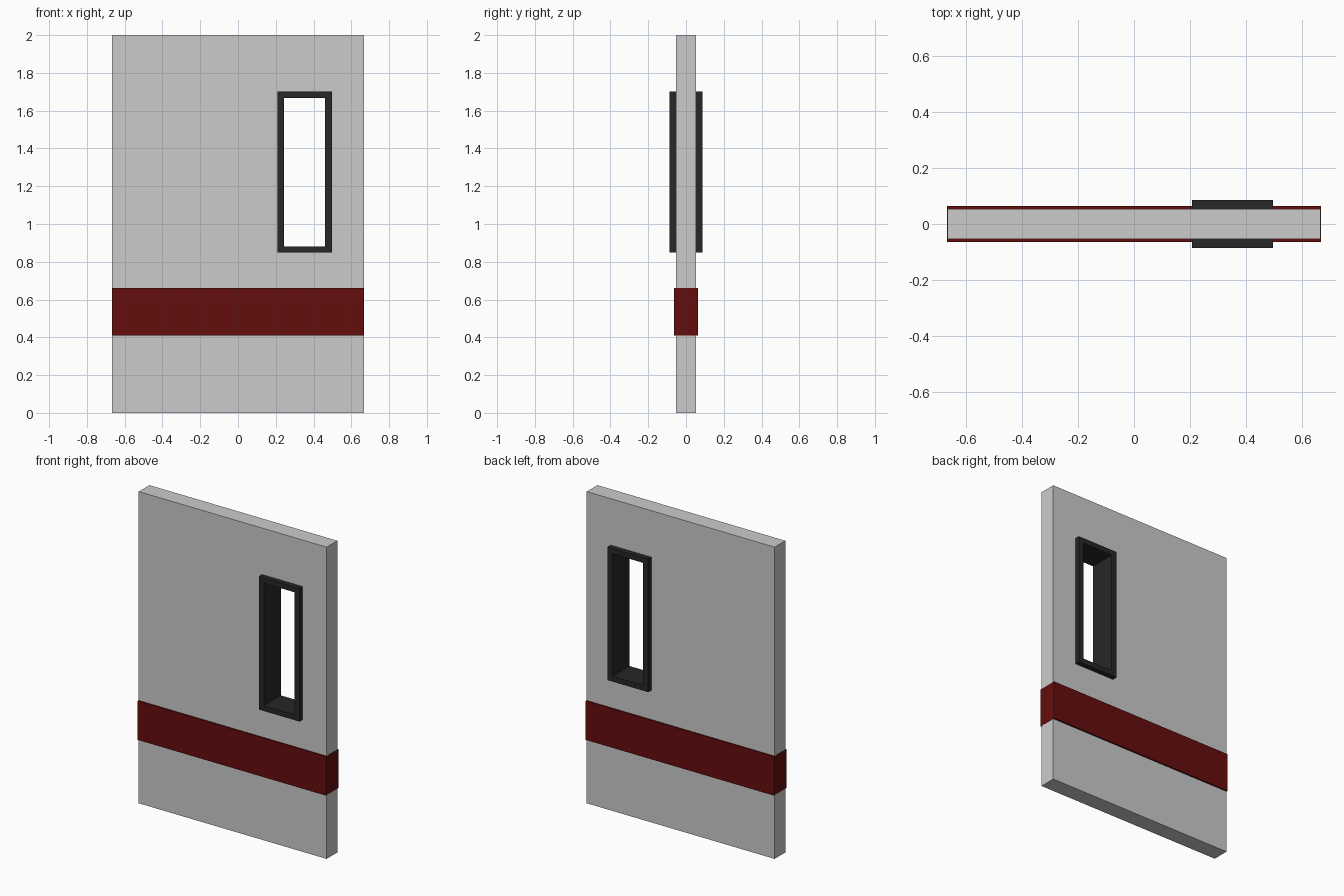
import bpy, bmesh

if "Cube" in bpy.data.objects:
    bpy.data.objects.remove(bpy.data.objects["Cube"])

W, H = 0.667, 2.0          # door half width, height
OUTER = (0.208, 0.848, 0.497, 1.702)   # window frame rectangle x0, z0, x1, z1
INNER = (0.244, 0.882, 0.460, 1.668)   # see-through opening


def material(name, rgb):
    mat = bpy.data.materials.new(name)
    mat.diffuse_color = (*rgb, 1)
    mat.use_nodes = True
    mat.node_tree.nodes["Principled BSDF"].inputs["Base Color"].default_value = mat.diffuse_color
    return mat


def corners(rect):
    x0, z0, x1, z1 = rect
    return [(x0, z0), (x1, z0), (x1, z1), (x0, z1)]


def panel(name, rect, half_depth, hole=None, mat=None):
    """Upright rectangular plate, optionally with a rectangular hole."""
    bm = bmesh.new()
    loops = [[bm.verts.new((x, -half_depth, z)) for x, z in corners(r)]
             for r in (rect, hole) if r]
    if hole:
        a, b = loops
        for i in range(4):
            j = (i + 1) % 4
            bm.faces.new((a[i], a[j], b[j], b[i]))
    else:
        bm.faces.new(loops[0])
    # extrude the front face through to the back
    front = bm.faces[:]
    res = bmesh.ops.extrude_face_region(bm, geom=front, use_keep_orig=True)
    moved = [g for g in res["geom"] if isinstance(g, bmesh.types.BMVert)]
    bmesh.ops.translate(bm, verts=moved, vec=(0, 2 * half_depth, 0))
    bmesh.ops.recalc_face_normals(bm, faces=bm.faces)
    mesh = bpy.data.meshes.new(name)
    bm.to_mesh(mesh)
    bm.free()
    obj = bpy.data.objects.new(name, mesh)
    bpy.context.collection.objects.link(obj)
    if mat:
        mesh.materials.append(mat)
    return obj


red = material("dark_red", (0.13, 0.004, 0.004))
black = material("black", (0.02, 0.02, 0.02))

# Door slab with a cut-out for the window
panel("door_slab", (-W, 0, W, H), 0.054, hole=OUTER)
# Frame lining the cut-out and standing proud on both faces
panel("window_frame", OUTER, 0.0865, hole=INNER, mat=black)
# Painted band wrapping the slab
panel("kick_band", (-W - 0.001, 0.41, W + 0.001, 0.66), 0.0635, mat=red)
